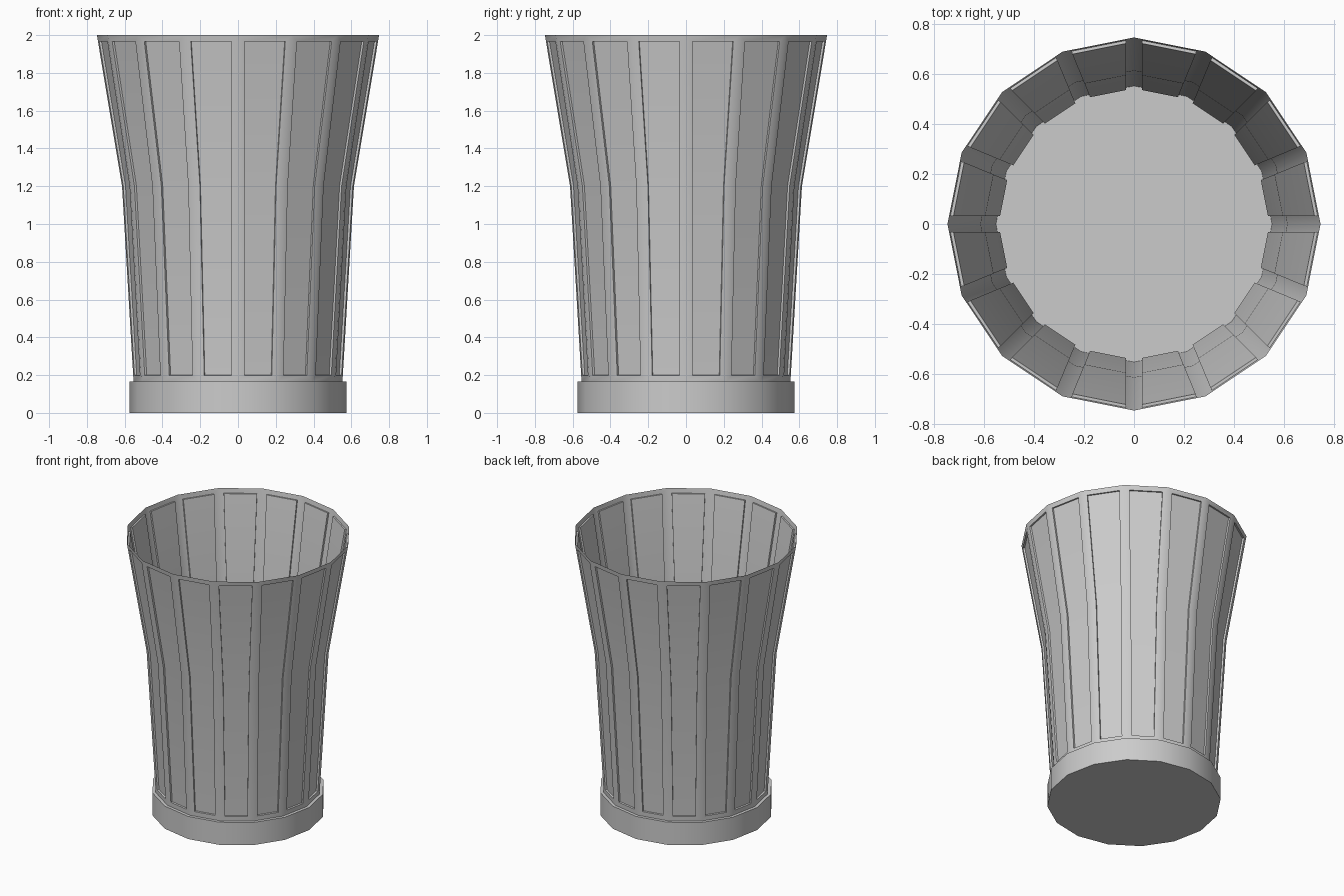
import bpy, bmesh
from math import cos, sin, tau, radians

SIDES = 16

old = bpy.data.objects.get("Cube")
if old:
    bpy.data.objects.remove(old, do_unlink=True)

grey = bpy.data.materials.new("light_grey")
grey.use_nodes = True
colour = (0.6, 0.6, 0.6, 1)
grey.diffuse_color = colour
grey.node_tree.nodes["Principled BSDF"].inputs["Base Color"].default_value = colour


def add_rings(bm, profile):
    """Loft polygon rings through (radius, height) pairs, faces outward."""
    rings = [[bm.verts.new((r * cos(tau * i / SIDES), r * sin(tau * i / SIDES), z))
              for i in range(SIDES)] for r, z in profile]
    columns = []
    for i in range(SIDES):
        j = (i + 1) % SIDES
        columns.append([bm.faces.new((a[i], a[j], b[j], b[i]))
                        for a, b in zip(rings, rings[1:])])
    return rings, columns


def finish(bm, name):
    bm.normal_update()
    mesh = bpy.data.meshes.new(name)
    bm.to_mesh(mesh)
    bm.free()
    mesh.materials.append(grey)
    obj = bpy.data.objects.new(name, mesh)
    bpy.context.collection.objects.link(obj)
    bpy.ops.object.select_all(action='DESELECT')
    obj.select_set(True)
    bpy.context.view_layer.objects.active = obj
    bpy.ops.object.shade_smooth_by_angle(angle=radians(30))
    return obj


# Flared thin wall with one recessed panel on each side
bm = bmesh.new()
rings, columns = add_rings(bm, [(0.553, 0.165), (0.614, 1.2), (0.747, 2.0)])
bm.normal_update()
for column in columns:
    bmesh.ops.inset_region(bm, faces=column, thickness=0.034, depth=0,
                           use_boundary=True, use_even_offset=True)
    bmesh.ops.inset_region(bm, faces=column, thickness=0.001, depth=-0.012,
                           use_boundary=True, use_even_offset=True)
finish(bm, "basket_wall")

# Solid base, whose top is also the floor
bm = bmesh.new()
rings, columns = add_rings(bm, [(0.575, 0), (0.575, 0.165)])
bm.faces.new(rings[0][::-1])
bm.faces.new(rings[1])
finish(bm, "base")
